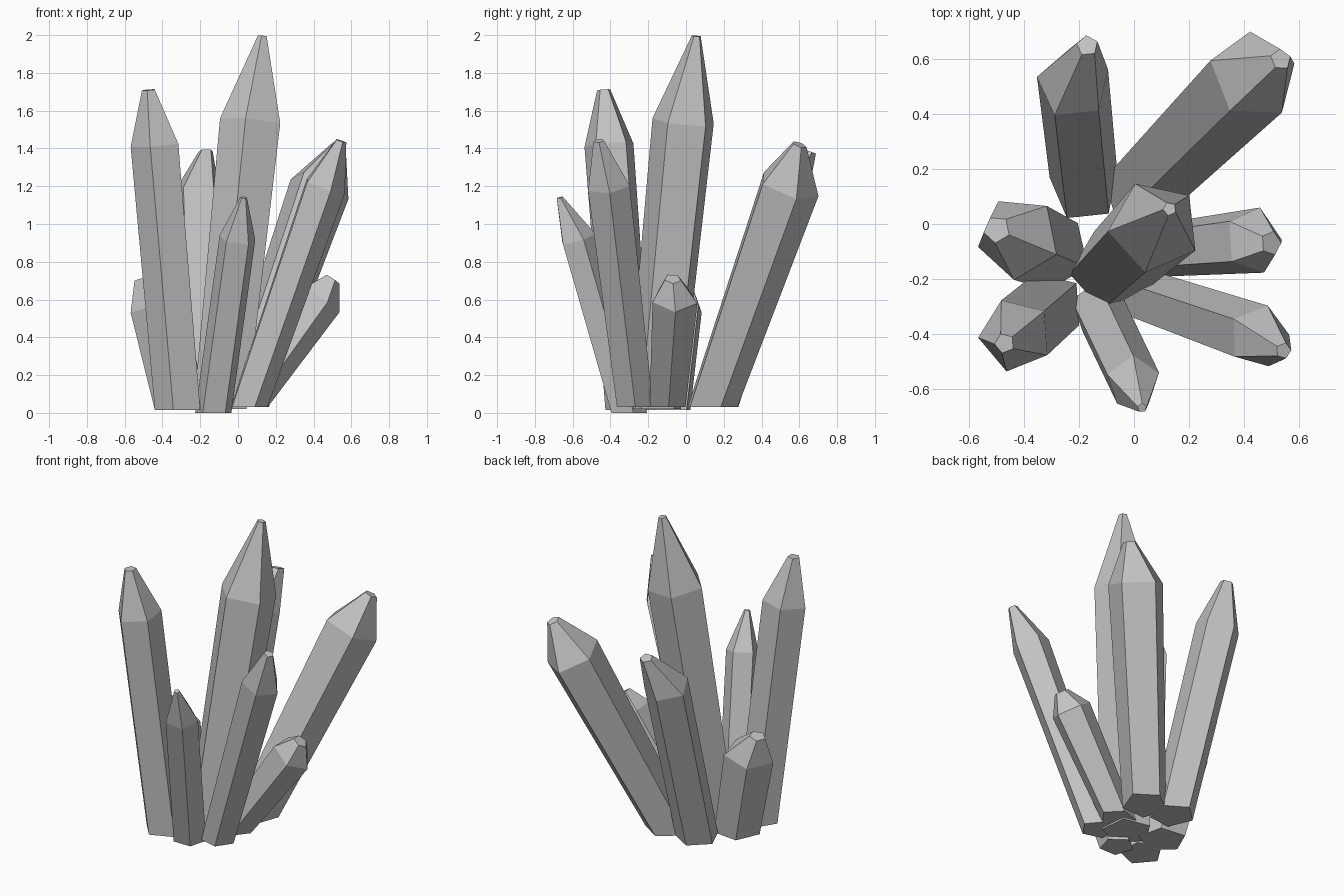
import bpy, bmesh
from math import cos, sin, radians
from mathutils import Vector

if "Cube" in bpy.data.objects:
    bpy.data.objects.remove(bpy.data.objects["Cube"])

stone = bpy.data.materials.new("crystal_grey")
stone.use_nodes = True
GREY = (0.55, 0.55, 0.55, 1)
stone.diffuse_color = GREY
stone.node_tree.nodes["Principled BSDF"].inputs["Base Color"].default_value = GREY

SIDES = 5


def crystal(name, base, base_r, shoulder, shoulder_r, tip, tip_r, turn=0):
    """Leaning five-sided shaft, cut level at the foot, tapering to a small blunt tip."""
    base, shoulder, tip = Vector(base), Vector(shoulder), Vector(tip)
    axis = (shoulder - base).normalized()
    lean = Vector((0, 0, 1)).rotation_difference(axis)
    bm = bmesh.new()

    def ring(centre, r):
        angles = [radians(180 + turn + 360 * k / SIDES) for k in range(SIDES)]
        return [centre + lean @ Vector((r * cos(a), r * sin(a), 0)) for a in angles]

    # slide the foot corners along the axis onto a level plane
    foot = [p + axis * ((base.z - p.z) / axis.z) for p in ring(base, base_r)]
    rings = [[bm.verts.new(p) for p in pts]
             for pts in (foot, ring(shoulder, shoulder_r), ring(tip, tip_r))]
    for low, high in zip(rings, rings[1:]):
        for k in range(SIDES):
            n = (k + 1) % SIDES
            bm.faces.new((low[k], low[n], high[n], high[k]))
    bm.faces.new(rings[0][::-1])
    bm.faces.new(rings[-1])
    bmesh.ops.recalc_face_normals(bm, faces=bm.faces)
    mesh = bpy.data.meshes.new(name)
    bm.to_mesh(mesh)
    bm.free()
    mesh.materials.append(stone)
    bpy.context.collection.objects.link(bpy.data.objects.new(name, mesh))


# tall centre crystal
crystal("centre_crystal", (-.085, -.165, .02), .15, (.075, -.01, 1.54), .172, (.13, .055, 1.995), .025, 6)
# outer crystals, leaning away from the centre
crystal("back_left_crystal", (.025, .13, .03), .135, (.435, .54, 1.2), .17, (.535, .6, 1.42), .04, -17)
crystal("back_crystal", (-.18, .14, .03), .13, (-.22, .51, 1.16), .137, (-.17, .65, 1.385), .04, -12)
crystal("right_crystal", (-.3, -.1, .015), .14, (-.42, -.05, .56), .155, (-.5, -.02, .71), .05, 12)
crystal("front_right_crystal", (-.31, -.3, .015), .13, (-.432, -.405, 1.42), .137, (-.472, -.435, 1.71), .037, 4)
crystal("front_crystal", (-.13, -.31, 0), .1, (-.003, -.575, .92), .1, (.03, -.67, 1.14), .018, -17)
crystal("front_left_crystal", (.05, -.27, .03), .1, (.455, -.41, 1.2), .117, (.545, -.462, 1.44), .03, -34)
crystal("left_crystal", (.035, -.1, .03), .1, (.435, -.06, .605), .125, (.5, -.07, .71), .045, -33)
